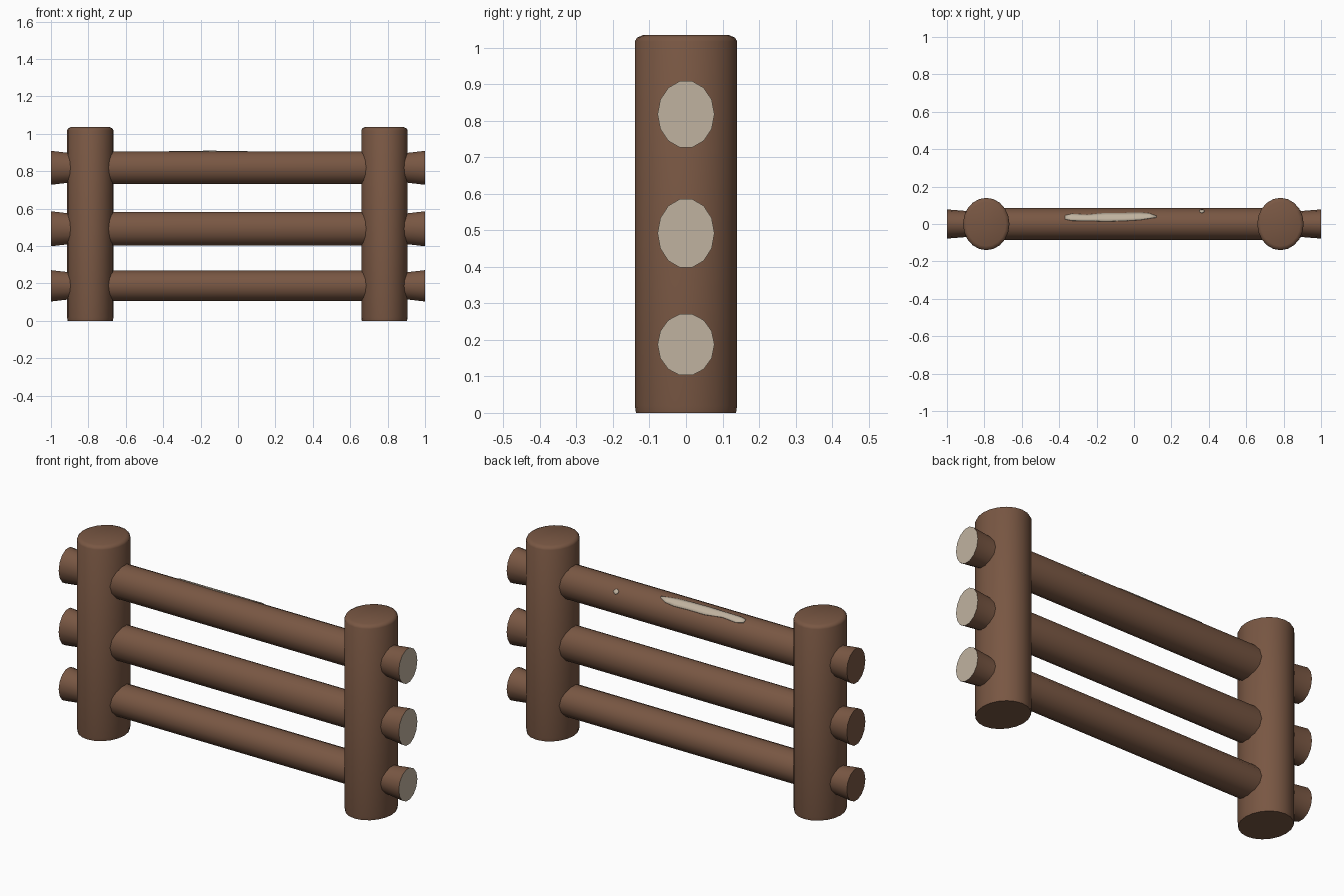
import bpy, bmesh, math
from mathutils import Vector

if "Cube" in bpy.data.objects:
    bpy.data.objects.remove(bpy.data.objects["Cube"])


def material(name, rgb):
    m = bpy.data.materials.new(name)
    m.diffuse_color = (*rgb, 1.0)
    m.use_nodes = True
    m.node_tree.nodes["Principled BSDF"].inputs["Base Color"].default_value = m.diffuse_color
    return m


BARK = material("brown_bark", (0.19, 0.095, 0.056))
PALE = material("pale_cut_wood", (0.53, 0.45, 0.35))


def finish(name, bm, mats):
    bmesh.ops.recalc_face_normals(bm, faces=bm.faces)
    me = bpy.data.meshes.new(name)
    bm.to_mesh(me)
    bm.free()
    for m in mats:
        me.materials.append(m)
    ob = bpy.data.objects.new(name, me)
    bpy.context.collection.objects.link(ob)
    bpy.ops.object.select_all(action='DESELECT')
    ob.select_set(True)
    bpy.context.view_layer.objects.active = ob
    bpy.ops.object.shade_smooth_by_angle(angle=math.radians(40))
    return ob


def log(name, centre, sections, upright, sides, pale_end=False):
    """Loft elliptical rings (position, radius a, radius b) along x or z."""
    bm = bmesh.new()
    rings = []
    for p, a, b in sections:
        ring = []
        for i in range(sides):
            t = 2 * math.pi * i / sides
            u, v = a * math.cos(t), b * math.sin(t)
            co = Vector((u, v, p)) if upright else Vector((p, u, v))
            ring.append(bm.verts.new(co + Vector(centre)))
        rings.append(ring)
    for r0, r1 in zip(rings, rings[1:]):
        for i in range(sides):
            j = (i + 1) % sides
            bm.faces.new((r0[i], r0[j], r1[j], r1[i]))
    bm.faces.new(rings[0])
    cap = bm.faces.new(rings[-1])
    if pale_end:
        cap.material_index = 1
    return finish(name, bm, [BARK, PALE])


# upright posts
for name, x in (("left_post", -0.79), ("right_post", 0.783)):
    log(name, (x, 0, 0), [(0, 0.121, 0.137), (0.02, 0.124, 0.14),
                          (1.018, 0.124, 0.14), (1.028, 0.119, 0.134),
                          (1.035, 0.105, 0.118)], True, 20)

# rails: slightly flared stubs outside the posts, pale sawn right end
for name, z, rz in (("bottom_rail", 0.187, 0.083), ("middle_rail", 0.492, 0.093),
                    ("top_rail", 0.818, 0.090)):
    log(name, (0, 0, z), [(-1, 0.078, rz + 0.003), (-0.9, 0.07, rz - 0.009),
                          (-0.75, 0.086, rz), (0.75, 0.086, rz),
                          (0.9, 0.07, rz - 0.009), (1, 0.078, rz + 0.003)],
        False, 14, True)


# bare wood patches lying on the top rail
def patch(name, outline):
    bm = bmesh.new()
    rows = []
    for x, y0, y1 in outline:
        row = []
        for k in range(4):
            y = y0 + (y1 - y0) * k / 3
            z = 0.818 + 0.0925 * math.sqrt(1 - (y / 0.0885) ** 2)
            row.append(bm.verts.new((x, y, z)))
        rows.append(row)
    for a, b in zip(rows, rows[1:]):
        for k in range(3):
            bm.faces.new((a[k], b[k], b[k + 1], a[k + 1]))
    ob = finish(name, bm, [PALE])
    sol = ob.modifiers.new("thickness", 'SOLIDIFY')
    sol.thickness = 0.004


patch("bare_streak", [(-0.37, 0.026, 0.046), (-0.33, 0.018, 0.055), (-0.25, 0.017, 0.050),
                      (-0.15, 0.014, 0.060), (-0.05, 0.017, 0.060), (0.03, 0.022, 0.062),
                      (0.08, 0.030, 0.058), (0.12, 0.036, 0.044)])
patch("bare_spot", [(0.35, 0.067, 0.073), (0.363, 0.060, 0.078), (0.377, 0.067, 0.073)])
